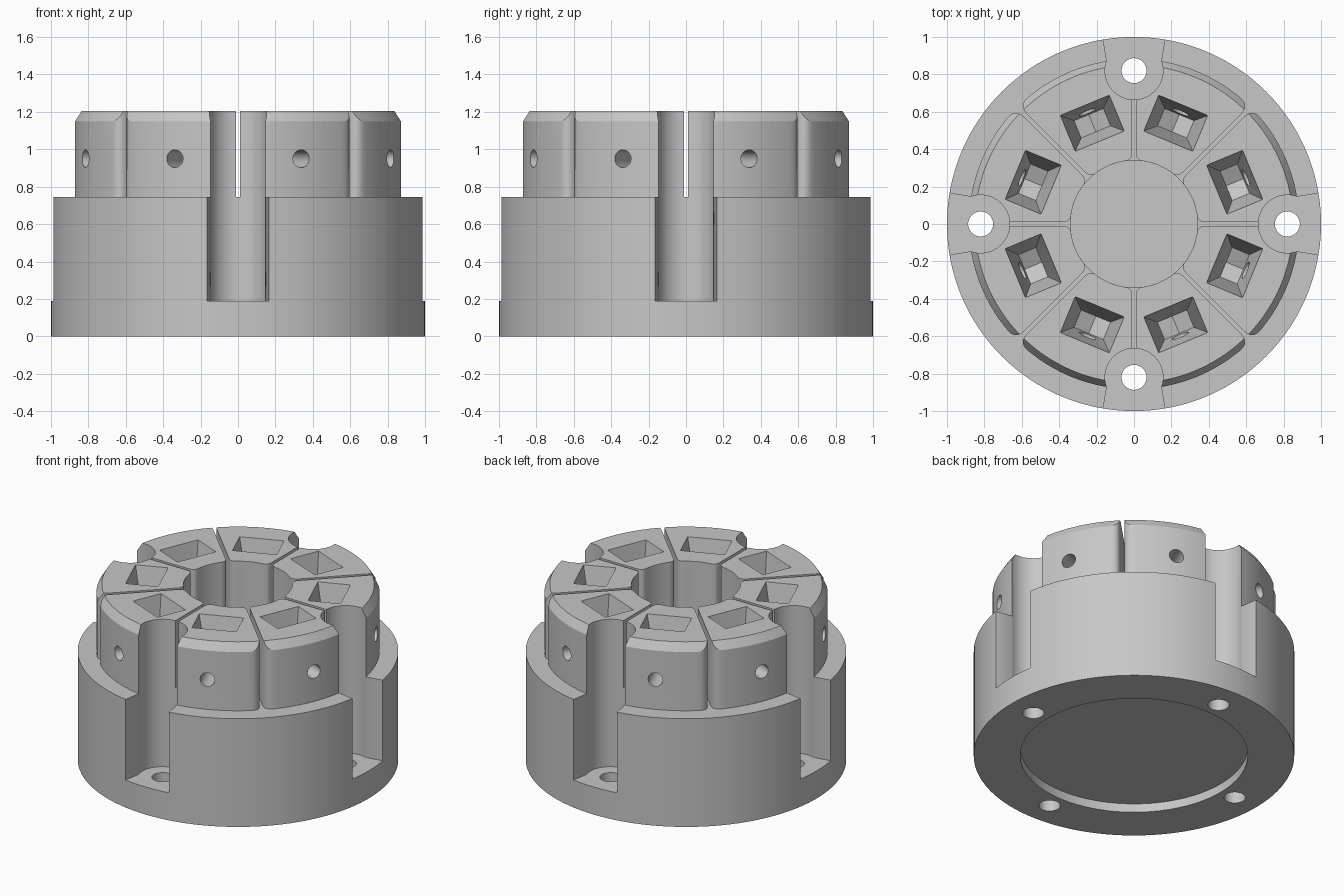
import bpy, bmesh
from math import sin, cos, asin, pi, radians
from mathutils import Matrix, Vector

if "Cube" in bpy.data.objects:
    bpy.data.objects.remove(bpy.data.objects["Cube"])

grey = bpy.data.materials.new("light_grey")
grey.use_nodes = True
grey.diffuse_color = (0.57, 0.57, 0.57, 1)
grey.node_tree.nodes["Principled BSDF"].inputs["Base Color"].default_value = grey.diffuse_color

TOP, SHELF, FLOOR = 1.205, 0.745, 0.19   # segment top, base top, notch and bore floor
INNER, OUTER = 0.34, 0.883               # segment radii
MID = pi / 8                             # middle angle of one segment


def add(name, bm):
    bmesh.ops.recalc_face_normals(bm, faces=bm.faces)
    mesh = bpy.data.meshes.new(name)
    bm.to_mesh(mesh)
    bm.free()
    mesh.materials.append(grey)
    ob = bpy.data.objects.new(name, mesh)
    bpy.context.collection.objects.link(ob)
    return ob


def prism(name, outline, z0, z1):
    bm = bmesh.new()
    face = bm.faces.new([bm.verts.new((x, y, z0)) for x, y in outline])
    ext = bmesh.ops.extrude_face_region(bm, geom=[face])
    verts = [v for v in ext["geom"] if isinstance(v, bmesh.types.BMVert)]
    bmesh.ops.translate(bm, verts=verts, vec=(0, 0, z1 - z0))
    return add(name, bm)


def cone(name, r0, r1, z0, z1, sides, place=Matrix()):
    bm = bmesh.new()
    move = Matrix.Translation((0, 0, (z0 + z1) / 2))
    bmesh.ops.create_cone(bm, cap_ends=True, segments=sides, radius1=r0, radius2=r1,
                          depth=z1 - z0, matrix=place @ move)
    return add(name, bm)


def carve(target, cutter, operation="DIFFERENCE"):
    cutter.hide_render = True
    mod = target.modifiers.new("carve", "BOOLEAN")
    mod.operation, mod.solver, mod.object = operation, "EXACT", cutter
    bpy.context.view_layer.update()
    result = target.evaluated_get(bpy.context.evaluated_depsgraph_get())
    mesh = bpy.data.meshes.new_from_object(result)
    target.modifiers.clear()
    target.data = mesh
    bpy.data.objects.remove(cutter)


def smooth(ob):
    bpy.ops.object.select_all(action="DESELECT")
    ob.select_set(True)
    bpy.context.view_layer.objects.active = ob
    bpy.ops.object.shade_smooth_by_angle(angle=radians(30))


def polar(r, a):
    return Vector((r * cos(a), r * sin(a)))


def notch(turn, floor):
    # round bolt notch opening into a channel that flares toward the rim
    start, steps = radians(70), 36
    pts = []
    for i in range(steps + 1):
        a = start + (2 * pi - 2 * start) * i / steps
        pts.append(Vector((0.82, 0)) + polar(0.155, a))
    pts += [Vector((1.1, -0.185)), Vector((1.1, 0.185))]
    rot = Matrix.Rotation(turn, 2)
    return prism("notch_cutter", [rot @ p for p in pts], floor, 1.4)


def segment_outline():
    # one eighth of the ring, with rounded corners and half a slit on each side
    slit, steps = 0.011, 6

    def arc(r, fillet):
        a0 = asin(slit / r) + fillet / r
        return [polar(r, a0 + (MID - a0) * i / 12) for i in range(13)]

    def corner(r, fillet, inward):
        side = r + fillet * inward
        a = polar(side, asin(slit / side))
        b = polar(r, asin(slit / r))
        c = polar(r, asin(slit / r) + fillet / r)
        return [a * (1 - t) ** 2 + b * 2 * t * (1 - t) + c * t * t
                for t in (i / steps for i in range(steps))]

    half = (corner(INNER, 0.04, 1) + arc(INNER, 0.04))[::-1]
    half += corner(OUTER, 0.06, -1) + arc(OUTER, 0.06)
    # reflect about the middle angle
    mirror = Matrix(((cos(2 * MID), sin(2 * MID)), (sin(2 * MID), -cos(2 * MID))))
    return half + [mirror @ p for p in half[-2:0:-1]]


# Base drum with central bore, four bolt notches, bolt holes and a recess underneath
base = cone("base_drum", 1, 1, 0, SHELF, 160)
carve(base, cone("recess_cutter", 0.71, 0.71, -0.1, 0.06, 96))
carve(base, cone("bore_cutter", INNER, INNER, FLOOR, 1, 96))
for k in range(4):
    turn = k * pi / 2
    carve(base, notch(turn, FLOOR))
    spot = Matrix.Translation((0.82 * cos(turn), 0.82 * sin(turn), 0))
    carve(base, cone("bolt_cutter", 0.067, 0.067, -0.1, 0.4, 32, spot))
smooth(base)

# One ring segment with chamfered top, notch side, tapered pocket and screw hole
segment = prism("ring_segment_1", segment_outline(), SHELF, TOP)
carve(segment, cone("chamfer_cutter", 1.273, 0.823, 0.5, 1.25, 160), "INTERSECT")
carve(segment, notch(0, 0.5))

# Pocket: tapered mouth, straight shaft, shallow V floor
bm = bmesh.new()
for hx, hy, z in ((0.111, 0.15, 1.25), (0.05, 0.085, 1), (0.05, 0.085, 0.9), (0.05, 0, 0.86)):
    for sx in (-1, 1):
        for sy in ((-1, 1) if hy else (0,)):
            bm.verts.new((0.583 + sx * hx, sy * hy, z))
bmesh.ops.convex_hull(bm, input=bm.verts)
bm.transform(Matrix.Rotation(MID, 4, "Z"))
carve(segment, add("pocket_cutter", bm))

aim = (Matrix.Rotation(MID, 4, "Z") @ Matrix.Translation((0, 0, 0.95))
       @ Matrix.Rotation(pi / 2, 4, "Y"))
carve(segment, cone("screw_cutter", 0.047, 0.047, 0.6, 1, 32, aim))

# Mirrored and turned copies complete the ring
count = 1
for k in range(4):
    for flip in (1, -1):
        if k == 0 and flip == 1:
            continue
        count += 1
        mesh = segment.data.copy()
        mesh.transform(Matrix.Rotation(k * pi / 2, 4, "Z") @ Matrix.Diagonal((1, flip, 1, 1)))
        if flip < 0:
            mesh.flip_normals()
        copy = bpy.data.objects.new("ring_segment_%d" % count, mesh)
        bpy.context.collection.objects.link(copy)
        smooth(copy)
smooth(segment)
